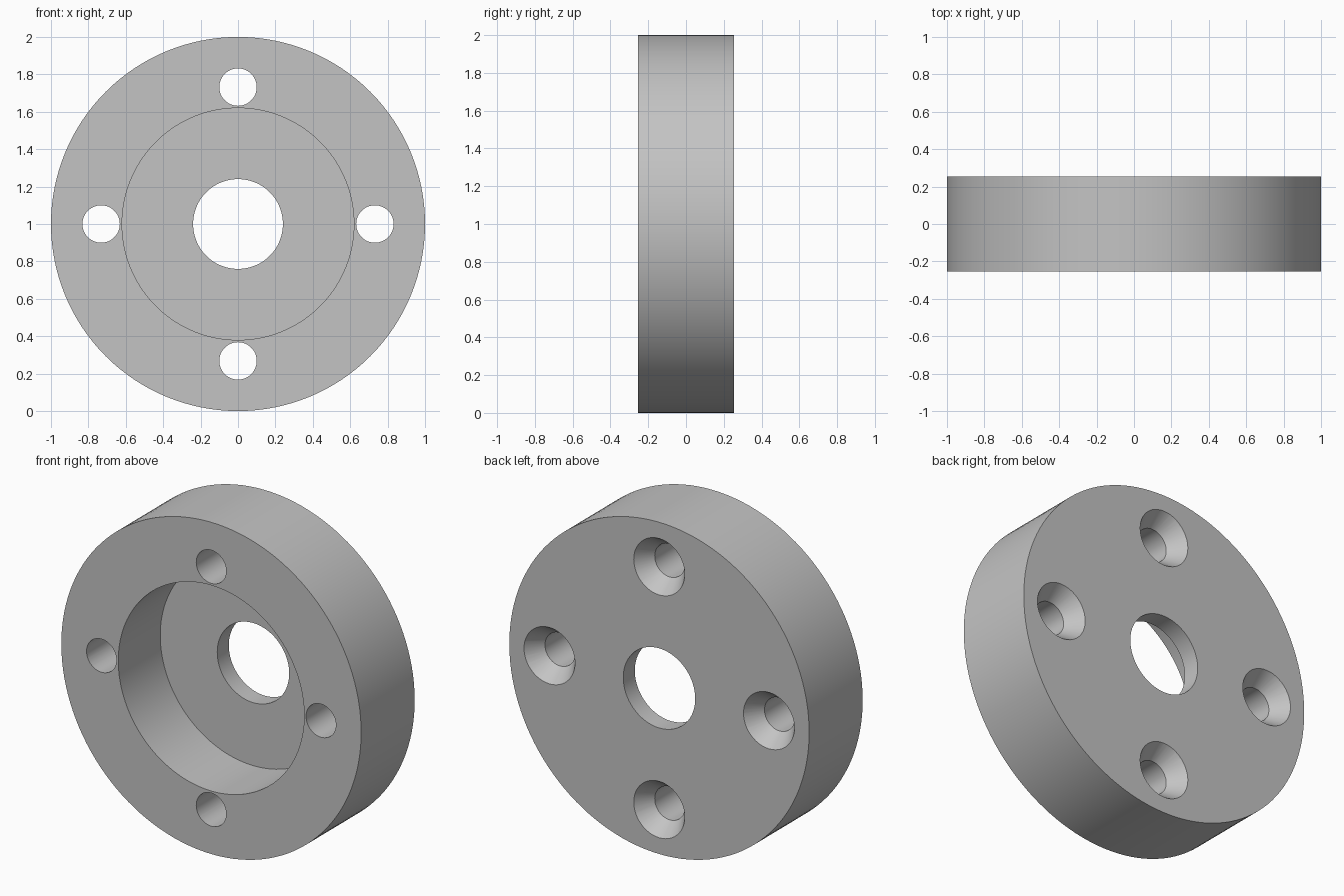
import bpy
import bmesh
from math import cos, sin, pi, radians

if "Cube" in bpy.data.objects:
    bpy.data.objects.remove(bpy.data.objects["Cube"], do_unlink=True)

HALF = 0.255         # half thickness
FLOOR = 0.145        # recess floor
SINK = 0.10          # countersink depth
BOLT_CIRCLE = 0.732

metal = bpy.data.materials.new("plain_grey")
metal.use_nodes = True
grey = (0.55, 0.55, 0.55, 1)
metal.diffuse_color = grey
metal.node_tree.nodes["Principled BSDF"].inputs["Base Color"].default_value = grey


def lathe(name, profile, segments, location):
    """Revolve a closed (radius, y) profile around the y axis; radius 0 makes a cap centre."""
    bm = bmesh.new()
    rings = []
    for r, y in profile:
        if r == 0:
            rings.append([bm.verts.new((0, y, 0))] * segments)
        else:
            rings.append([bm.verts.new((r * cos(2 * pi * i / segments), y,
                                        r * sin(2 * pi * i / segments)))
                          for i in range(segments)])
    for a, b in zip(rings, rings[1:] + rings[:1]):
        for i in range(segments):
            j = (i + 1) % segments
            corners = list(dict.fromkeys((a[i], a[j], b[j], b[i])))
            if len(corners) > 2:
                bm.faces.new(corners)
    bmesh.ops.recalc_face_normals(bm, faces=bm.faces)
    mesh = bpy.data.meshes.new(name)
    bm.to_mesh(mesh)
    bm.free()
    mesh.materials.append(metal)
    obj = bpy.data.objects.new(name, mesh)
    obj.location = location
    bpy.context.collection.objects.link(obj)
    return obj


# Flange disc with a deep front recess and a centre bore
disc = lathe("flange_disc",
             [(0.24, HALF), (1, HALF), (1, -HALF), (0.62, -HALF),
              (0.62, FLOOR), (0.24, FLOOR)], 128, (0, 0, 1))

# Four bolt holes, countersunk from the back
slope = 0.07 / SINK
over = 0.05
hole_profile = [(0, -HALF - over), (0.1, -HALF - over), (0.1, HALF - SINK),
                (0.17 + slope * over, HALF + over), (0, HALF + over)]
cutters = []
for k in range(4):
    a = k * pi / 2
    cutter = lathe("bolt_hole_cutter", hole_profile, 48,
                   (BOLT_CIRCLE * cos(a), 0, 1 + BOLT_CIRCLE * sin(a)))
    cutter.hide_render = True
    cutters.append(cutter)
    cut = disc.modifiers.new("bolt_hole", 'BOOLEAN')
    cut.operation = 'DIFFERENCE'
    cut.solver = 'EXACT'
    cut.object = cutter

# Apply the cuts, remove the cutters and smooth the round walls
bpy.ops.object.select_all(action='DESELECT')
bpy.context.view_layer.objects.active = disc
disc.select_set(True)
for name in [m.name for m in disc.modifiers]:
    bpy.ops.object.modifier_apply(modifier=name)
for cutter in cutters:
    bpy.data.objects.remove(cutter, do_unlink=True)
bpy.ops.object.shade_smooth_by_angle(angle=radians(25))
